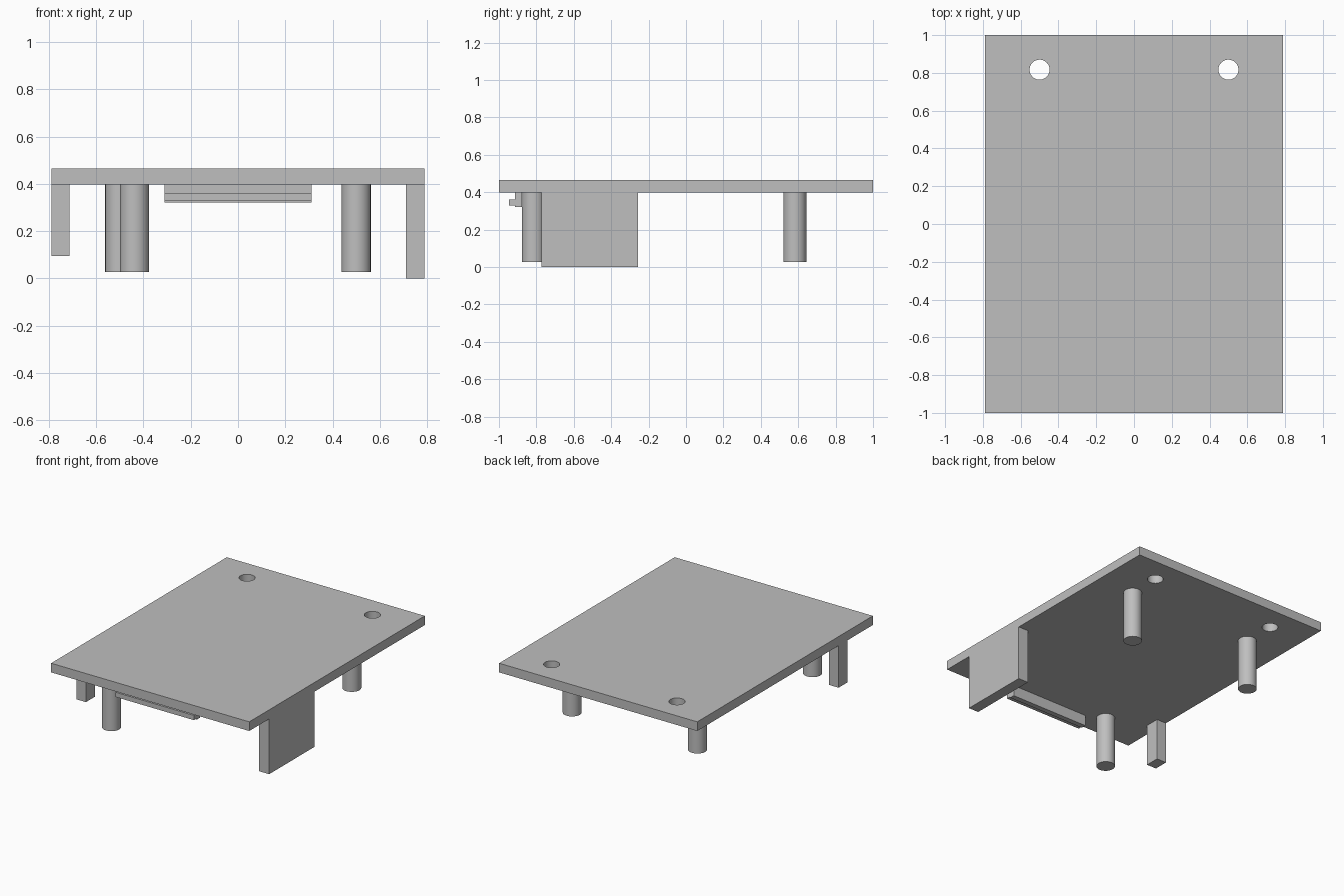
import bpy
from mathutils import Vector

if "Cube" in bpy.data.objects:
    bpy.data.objects.remove(bpy.data.objects["Cube"], do_unlink=True)

GREY = (0.52, 0.52, 0.52, 1)
grey = bpy.data.materials.new("plain_grey")
grey.use_nodes = True
grey.diffuse_color = GREY
grey.node_tree.nodes["Principled BSDF"].inputs["Base Color"].default_value = GREY

UNDERSIDE, TOP = 0.398, 0.464


def finish(name):
    obj = bpy.context.object
    obj.name = name
    obj.data.materials.append(grey)
    return obj


def box(name, low, high):
    low, high = Vector(low), Vector(high)
    bpy.ops.mesh.primitive_cube_add(size=1, location=(low + high) / 2)
    bpy.context.object.scale = high - low
    bpy.ops.object.transform_apply(location=False, rotation=False, scale=True)
    return finish(name)


def cylinder(name, x, y, radius, bottom, top):
    bpy.ops.mesh.primitive_cylinder_add(
        vertices=48, radius=radius, depth=top - bottom,
        location=(x, y, (bottom + top) / 2))
    bpy.ops.object.shade_smooth_by_angle()
    return finish(name)


# Cover plate with two screw holes at the back
plate = box("cover_plate", (-0.79, -1, UNDERSIDE), (0.79, 1, TOP))
for side, x in (("right", -0.5), ("left", 0.5)):
    cutter = cylinder(f"{side}_hole_cutter", x, 0.817, 0.053, 0.3, 0.6)
    cutter.hide_render = True
    cutter.hide_set(True)
    hole = plate.modifiers.new(f"{side}_hole", 'BOOLEAN')
    hole.operation = 'DIFFERENCE'
    hole.object = cutter
    hole.solver = 'EXACT'
    bpy.context.view_layer.objects.active = plate
    bpy.ops.object.modifier_apply(modifier=hole.name)
    bpy.data.objects.remove(cutter, do_unlink=True)
plate.select_set(True)
bpy.ops.object.shade_smooth_by_angle()

# Round support posts
for name, x, y in (("front_post", -0.438, -0.816),
                   ("back_right_post", -0.5, 0.582),
                   ("back_left_post", 0.5, 0.582)):
    cylinder(name, x, y, 0.062, 0.027, UNDERSIDE)

# Wide side wall and narrow opposite leg
box("left_side_wall", (0.71, -0.773, 0), (0.79, -0.256, UNDERSIDE))
box("right_side_leg", (-0.79, -0.714, 0.095), (-0.713, -0.61, UNDERSIDE))

# Front catch bar with its protruding lip
box("catch_bar", (-0.312, -0.914, 0.32), (0.312, -0.877, UNDERSIDE))
box("catch_lip", (-0.312, -0.947, 0.328), (0.312, -0.914, 0.362))
